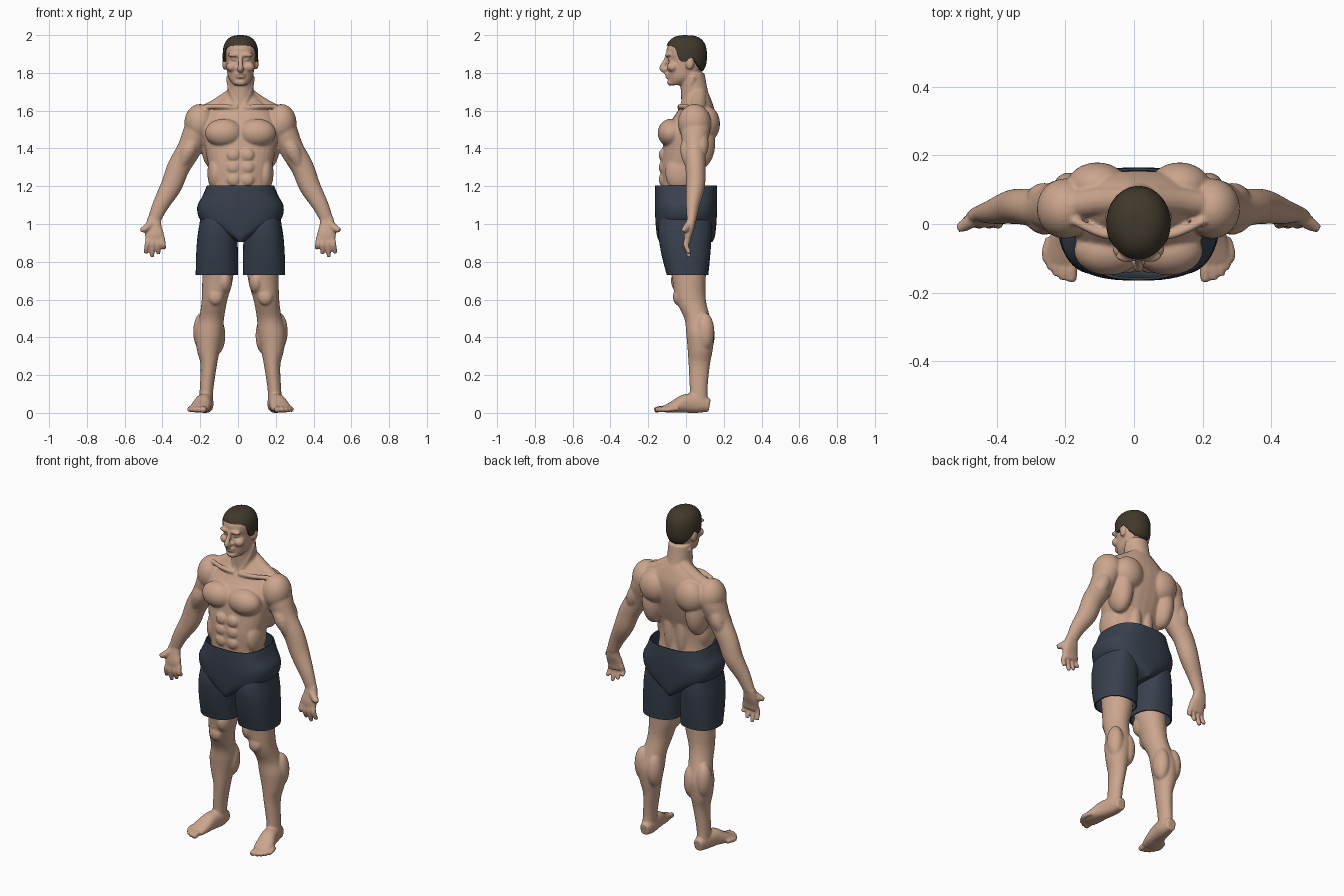
import bpy, bmesh, math
from mathutils import Vector, Matrix

X, Y, Z = Vector((1, 0, 0)), Vector((0, 1, 0)), Vector((0, 0, 1))
CENTRE = Vector((0.013, 0, 0))

if "Cube" in bpy.data.objects:
    bpy.data.objects.remove(bpy.data.objects["Cube"], do_unlink=True)


def material(name, colour):
    mat = bpy.data.materials.new(name)
    mat.use_nodes = True
    mat.diffuse_color = (*colour, 1)
    mat.node_tree.nodes["Principled BSDF"].inputs["Base Color"].default_value = (*colour, 1)
    return mat


def smooth_rows(rows, steps=4):
    """Catmull-Rom interpolation of ring centres and radii."""
    rows = [Vector(r) for r in rows]
    result = []
    for i in range(len(rows) - 1):
        p, q = rows[i], rows[i + 1]
        before, after = rows[max(i - 1, 0)], rows[min(i + 2, len(rows) - 1)]
        m, n = (q - before) / 2, (after - p) / 2
        for k in range(steps):
            t = k / steps
            s = t * t
            c = s * t
            result.append(p * (2*c - 3*s + 1) + m * (c - 2*s + t) + q * (3*s - 2*c) + n * (c - s))
    return result + [rows[-1]]


def loft(bm, rows, ref=None, power=2.0, sides=28, caps=(True, True)):
    """Skin rings of (x, y, z, a, b); flat rings, or square to the path if ref is given."""
    rows = smooth_rows(rows)
    rings = []
    for i, row in enumerate(rows):
        u, v = X, Y
        if ref:
            step = rows[min(i + 1, len(rows) - 1)] - rows[max(i - 1, 0)]
            along = Vector(step[:3]).normalized()
            u = ref.cross(along).normalized()
            v = along.cross(u)
        ring = []
        for k in range(sides):
            angle = math.tau * k / sides
            c, s = math.cos(angle), math.sin(angle)
            c = math.copysign(abs(c) ** (2 / power), c)
            s = math.copysign(abs(s) ** (2 / power), s)
            ring.append(bm.verts.new(Vector(row[:3]) + u * row[3] * c + v * row[4] * s))
        rings.append(ring)
    for low, high in zip(rings, rings[1:]):
        for k in range(sides):
            j = (k + 1) % sides
            bm.faces.new((low[k], low[j], high[j], high[k]))
    for ring, cap in zip((rings[0], rings[-1]), caps):
        if cap:
            bm.faces.new(ring)


def tube(bm, *points, ref=Y):
    """Round tube through points of (x, y, z, radius)."""
    loft(bm, [(*p, p[3]) for p in points], ref, sides=14)


def blob(bm, centre, radii):
    matrix = Matrix.Translation(centre) @ Matrix.Diagonal((*radii, 1))
    bmesh.ops.create_uvsphere(bm, u_segments=24, v_segments=16, radius=1, matrix=matrix)


def mirror(bm):
    copy = bmesh.ops.duplicate(bm, geom=bm.verts[:] + bm.edges[:] + bm.faces[:])["geom"]
    for item in copy:
        if isinstance(item, bmesh.types.BMVert):
            item.co.x *= -1


def finish(name, bm, mat, modifiers, angle):
    bmesh.ops.recalc_face_normals(bm, faces=bm.faces[:])
    mesh = bpy.data.meshes.new(name)
    bm.to_mesh(mesh)
    bm.free()
    mesh.materials.append(mat)
    obj = bpy.data.objects.new(name, mesh)
    bpy.context.collection.objects.link(obj)
    mesh.transform(Matrix.Translation(CENTRE))
    bpy.ops.object.select_all(action="DESELECT")
    obj.select_set(True)
    bpy.context.view_layer.objects.active = obj
    for kind, settings in modifiers:
        mod = obj.modifiers.new(kind.title(), kind)
        for key, value in settings.items():
            setattr(mod, key, value)
        bpy.ops.object.modifier_apply(modifier=mod.name)
    bpy.ops.object.shade_smooth_by_angle(angle=math.radians(angle))


skin = material("warm skin", (0.60, 0.38, 0.27))
cloth = material("navy cloth", (0.040, 0.052, 0.075))
brown = material("dark brown hair", (0.052, 0.040, 0.024))

body = bmesh.new()

# Arm with deltoid, biceps and triceps
loft(body, [(.19, .05, 1.57, .07, .07), (.225, .05, 1.51, .07, .08), (.27, .045, 1.4, .064, .062),
            (.328, .05, 1.3, .06, .053), (.367, .05, 1.2, .056, .05), (.423, .036, 1.1, .043, .036),
            (.458, .03, 1.02, .034, .025)], Y)
blob(body, (.215, .045, 1.535), (.082, .088, .1))
tube(body, (.235, .02, 1.47, .03), (.275, .012, 1.39, .044), (.318, .025, 1.3, .025))
tube(body, (.24, .08, 1.5, .03), (.28, .075, 1.41, .045), (.315, .065, 1.32, .02))

# Hand, palm forward, thumb outward
loft(body, [(.458, .03, 1.03, .034, .024), (.46, .02, .98, .044, .024),
            (.455, .01, .94, .05, .021), (.452, .008, .9, .044, .016)], Y, power=2.4)
for root, tip, drop in ((.415, .403, .872), (.438, .434, .842), (.462, .468, .825), (.485, .502, .845)):
    tube(body, (root, .01, .93, .015), ((root + tip) / 2, .0, .89, .0145), (tip, .018, drop, .011))
tube(body, (.475, .015, 1.0, .02), (.505, -.002, .975, .019), (.527, -.015, .967, .012))

# Leg with knee cap and calf muscles
loft(body, [(.11, 0, .95, .085, .115), (.12, .015, .72, .082, .09), (.137, .025, .6, .068, .08),
            (.153, .06, .5, .066, .069), (.166, .075, .42, .074, .074), (.17, .075, .33, .06, .066),
            (.168, .07, .25, .043, .056), (.18, .067, .12, .036, .047), (.183, .07, .03, .038, .05)])
blob(body, (.132, -.043, .615), (.04, .026, .045))
blob(body, (.085, -.02, .7), (.042, .06, .07))
blob(body, (.125, .1, .41), (.045, .052, .1))
blob(body, (.205, .1, .43), (.045, .05, .1))

# Foot and toes
loft(body, [(.18, .125, .04, .028, .034), (.182, .07, .048, .04, .048), (.195, 0, .05, .045, .05),
            (.21, -.06, .033, .053, .033), (.22, -.11, .02, .05, .02)], Z, power=2.3)
for toe, (x, y) in enumerate(((.195, -.168), (.22, -.162), (.24, -.15), (.257, -.132), (.27, -.11))):
    size = .017 - .001 * toe
    tube(body, (.21 + (x - .21) * .8, y + .07, .022, size), (x, y + .03, .02, size),
         (x, y, .014, size - .003), ref=Z)

# Paired torso muscles: chest, flank, shoulder blade, spine, side, trapezius, collar bone
blob(body, (.088, -.078, 1.482), (.1, .072, .075))
blob(body, (.145, .07, 1.43), (.065, .085, .14))
blob(body, (.12, .11, 1.53), (.09, .07, .095))
blob(body, (.04, .065, 1.28), (.04, .04, .16))
blob(body, (.13, -.03, 1.27), (.045, .08, .1))
tube(body, (.035, .07, 1.685, .04), (.12, .065, 1.625, .042), (.2, .055, 1.585, .04))
tube(body, (.018, -.03, 1.615, .014), (.1, -.03, 1.622, .013), (.19, .01, 1.62, .013))
for height in (1.235, 1.3, 1.365):
    blob(body, (.037, -.123, height), (.036, .021, .034))

# Paired face features: brow, cheek, eyelid, ear, neck muscle
blob(body, (.032, -.094, 1.895), (.036, .018, .012))
blob(body, (.046, -.072, 1.832), (.03, .03, .026))
blob(body, (.034, -.084, 1.872), (.017, .014, .01))
blob(body, (.084, .02, 1.852), (.013, .023, .035))
tube(body, (.06, .04, 1.78, .018), (.045, .01, 1.7, .018), (.015, -.018, 1.625, .014))
mirror(body)

# Trunk, neck and head
loft(body, [(0, 0, 1, .14, .11), (0, -.01, 1.1, .16, .115), (0, -.02, 1.2, .157, .11),
            (0, -.02, 1.3, .168, .114), (0, 0, 1.4, .188, .124), (0, .02, 1.5, .2, .13),
            (0, .05, 1.58, .18, .105), (0, .06, 1.64, .13, .08), (0, .06, 1.69, .075, .06)], power=2.3)
loft(body, [(0, .06, 1.6, .09, .085), (0, .045, 1.7, .07, .072), (0, .03, 1.8, .068, .068)])
loft(body, [(0, -.055, 1.735, .034, .036), (0, -.022, 1.77, .062, .07), (0, -.005, 1.82, .073, .093),
            (0, .004, 1.868, .079, .098), (0, .002, 1.9, .083, .105), (0, .002, 1.935, .083, .102),
            (0, 0, 1.97, .062, .076), (0, 0, 1.985, .03, .04)], power=2.2)

# Nose, lips and chin
tube(body, (0, -.098, 1.89, .011), (0, -.113, 1.855, .012), (0, -.126, 1.825, .016), (0, -.105, 1.81, .015))
blob(body, (0, -.108, 1.822), (.022, .014, .011))
blob(body, (0, -.094, 1.792), (.027, .018, .007))
blob(body, (0, -.092, 1.777), (.024, .017, .007))
blob(body, (0, -.078, 1.75), (.032, .023, .019))

finish("body", body, skin, [("REMESH", {"mode": "VOXEL", "voxel_size": .006}),
                            ("SMOOTH", {"factor": .5, "iterations": 4})], 180)

# Shorts: two open leg tubes under a wedge-shaped seat, with cloth thickness
shorts = bmesh.new()
loft(shorts, [(.115, 0, 1.08, .09, .125), (.117, -.005, 1, .1, .14), (.122, -.005, .93, .106, .14),
              (.124, 0, .83, .111, .128), (.125, .008, .73, .112, .11)],
     power=2.4, sides=48, caps=(False, False))
mirror(shorts)
loft(shorts, [(0, 0, 1.203, .178, .163), (0, 0, 1.15, .2, .165), (0, 0, 1.09, .229, .165),
              (0, 0, 1.02, .212, .162), (0, 0, .97, .14, .158), (0, 0, .93, .06, .152),
              (0, 0, .905, .015, .14)], power=2.7, sides=64, caps=(False, True))
finish("shorts", shorts, cloth, [("SOLIDIFY", {"thickness": .007, "offset": -1})], 45)

# Hair: cap grown from a hairline that varies around the head (degrees from front, height)
HAIRLINE = ((0, 1.945), (40, 1.943), (58, 1.93), (72, 1.86), (92, 1.862), (104, 1.885),
            (125, 1.84), (145, 1.815), (180, 1.808))


def hairline(degrees):
    for (a, low), (b, high) in zip(HAIRLINE, HAIRLINE[1:]):
        if degrees <= b:
            return low + (high - low) * (degrees - a) / (b - a)
    return HAIRLINE[-1][1]


hair = bmesh.new()
columns, levels, middle, tall = 72, 14, 1.89, .11
grid = []
for i in range(columns):
    angle = math.tau * i / columns - math.pi
    start = math.asin((hairline(abs(math.degrees(angle))) - middle) / tall)
    column = []
    for k in range(-1, levels):
        lift = start + (math.pi / 2 - start) * max(k, 0) / levels
        height = math.sin(lift)
        spread = (1 - abs(height) ** 2.6) ** (1 / 2.6) * (.86 if k < 0 else 1)
        quiff = .006 * max(math.cos(angle), 0) * spread
        column.append(hair.verts.new((.094 * spread * math.sin(angle),
                                      .003 - .108 * spread * math.cos(angle) - quiff,
                                      middle + tall * height)))
    grid.append(column)
for left, right in zip(grid, grid[1:] + grid[:1]):
    for k in range(levels):
        hair.faces.new((left[k], right[k], right[k + 1], left[k + 1]))
hair.faces.new([column[-1] for column in grid])
finish("hair", hair, brown, [], 60)
